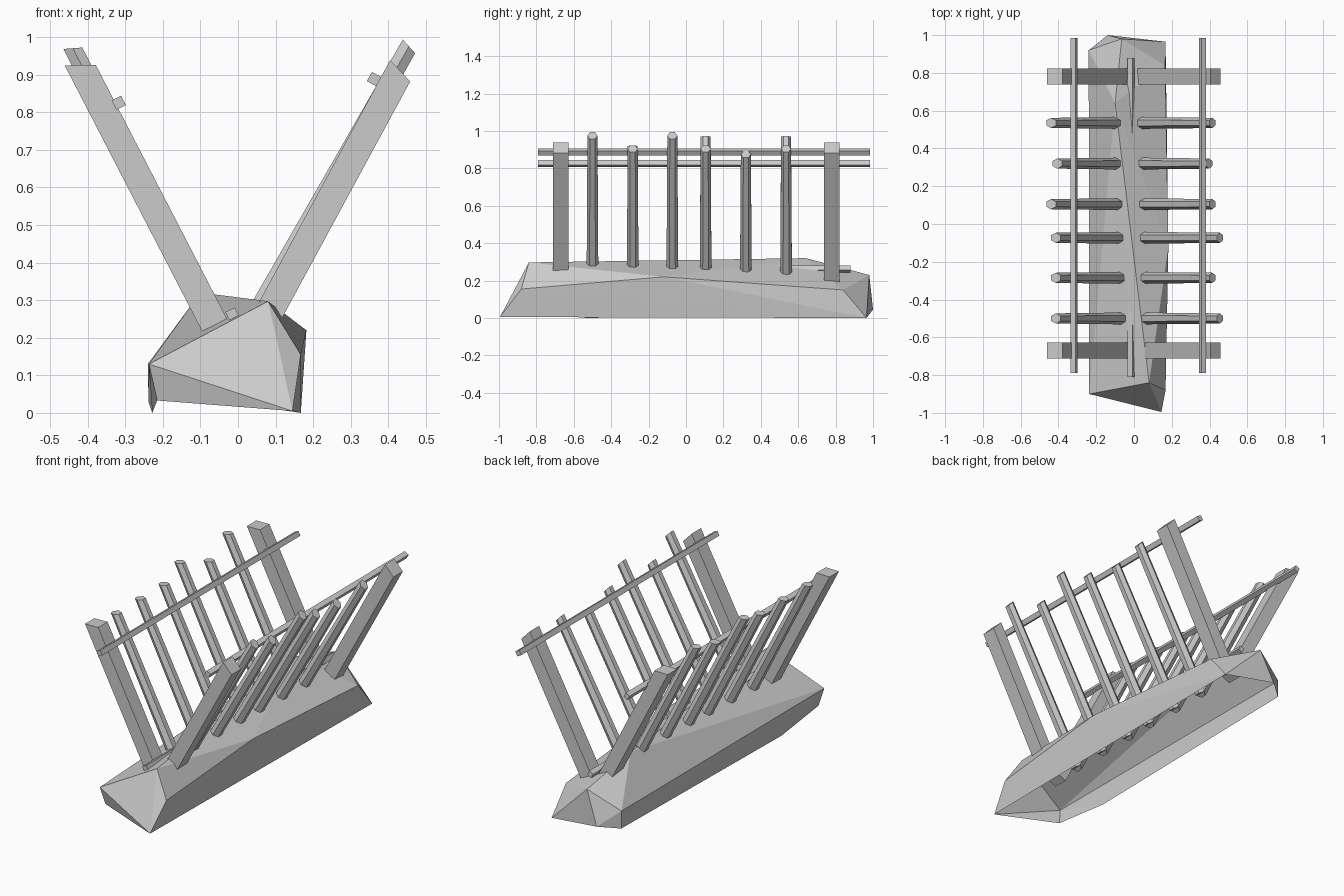
import bpy, bmesh, math
from mathutils import Vector

cube = bpy.data.objects.get("Cube")
if cube:
    bpy.data.objects.remove(cube, do_unlink=True)

grey = bpy.data.materials.new("plain grey")
grey.use_nodes = True
grey.diffuse_color = (0.6, 0.6, 0.6, 1)
grey.node_tree.nodes["Principled BSDF"].inputs["Base Color"].default_value = (0.6, 0.6, 0.6, 1)


def finish(name, bm):
    """Turn a bmesh into a named grey object."""
    bmesh.ops.recalc_face_normals(bm, faces=bm.faces)
    mesh = bpy.data.meshes.new(name)
    bm.to_mesh(mesh)
    bm.free()
    mesh.materials.append(grey)
    obj = bpy.data.objects.new(name, mesh)
    bpy.context.collection.objects.link(obj)
    return obj


def prism(name, lower, upper):
    """Closed prism between two rings of points."""
    bm = bmesh.new()
    a = [bm.verts.new(p) for p in lower]
    b = [bm.verts.new(p) for p in upper]
    n = len(a)
    bm.faces.new(a)
    bm.faces.new(b)
    for i in range(n):
        j = (i + 1) % n
        bm.faces.new((a[i], a[j], b[j], b[i]))
    return finish(name, bm)


def leaning_bar(name, section, foot, head, cap, taper):
    """Bar from foot to head in the xz plane, its top cut at an angle."""
    foot, head = Vector(foot), Vector(head)
    axis = (head - foot).normalized()
    out = Vector((axis.z, 0, -axis.x)) * (1 if axis.x > 0 else -1)
    depth = Vector((0, 1, 0))
    lower = [foot + out * a + depth * b for a, b in section]
    upper = [head + (out + axis * cap) * a * taper + depth * b * taper for a, b in section]
    prism(name, lower, upper)


# Rocky mound, faceted and open underneath
mound_points = [
    (0.145, -0.995, 0.005), (-0.215, -0.88, 0.033), (-0.237, -0.9, 0.13),
    (0.08, -0.84, 0.297), (0.167, -0.88, 0.155), (0.182, -0.12, 0.22),
    (0.165, 0.84, 0.15), (0.167, 0.965, 0), (-0.1, 0.64, 0.32),
    (-0.065, 0.98, 0.23), (-0.14, 1.0, 0.045), (-0.24, 0.92, 0.13),
    (-0.238, 0.92, 0.03), (-0.228, -0.53, 0),
]
bm = bmesh.new()
for p in mound_points:
    bm.verts.new(p)
bmesh.ops.convex_hull(bm, input=bm.verts)
bmesh.ops.recalc_face_normals(bm, faces=bm.faces)
underside = [f for f in bm.faces if f.normal.z < -0.75]
bmesh.ops.delete(bm, geom=underside, context='FACES')
finish("mound", bm)

# Cross-sections: square post and hexagonal slat
post_section = [(-0.037, -0.042), (0.037, -0.042), (0.037, 0.042), (-0.037, 0.042)]
slat_section = [(0.032 * math.sin(k * math.pi / 3), 0.032 * math.cos(k * math.pi / 3))
                for k in range(6)]

# Per side: point on the lean line, lean slope, top cut
post_lines = {"left": (0.09, 0.28, 0.542, -0.33), "right": (-0.064, 0.237, -0.517, 0.5)}
slat_lines = {"left": (0.06, 0.28, 0.568, -0.33), "right": (-0.064, 0.237, -0.512, 0.42)}


def place(name, section, line, y, top, taper):
    x, z, slope, cap = line
    low = 0.14
    leaning_bar(name, section, (x + (low - z) * slope, y, low),
                (x + (top - z) * slope, y, top), cap, taper)


# Corner posts
for side, top in (("left", 0.91), ("right", 0.925)):
    for label, y in (("front", -0.67), ("back", 0.78)):
        place(f"{label}_{side}_post", post_section, post_lines[side], y, top, 1)

# Slats of uneven height
slat_y = [-0.5, -0.285, -0.073, 0.105, 0.32, 0.535]
slat_tops = {"left": [0.975, 0.905, 0.975, 0.905, 0.875, 0.905],
             "right": [0.92, 0.92, 0.92, 0.97, 0.905, 0.97]}
for side, tops in slat_tops.items():
    for i, (y, top) in enumerate(zip(slat_y, tops)):
        place(f"{side}_slat_{i + 1}", slat_section, slat_lines[side], y, top, 0.84)


# Long square rails, turned to match the lean
def rail(name, x, z, y0, y1, turn, half=0.014):
    ring = []
    for k in range(4):
        t = math.radians(turn + 45 + 90 * k)
        r = half * math.sqrt(2)
        ring.append((x + r * math.cos(t), z + r * math.sin(t)))
    prism(name, [(a, y0, b) for a, b in ring], [(a, y1, b) for a, b in ring])


rail("left_rail", 0.362, 0.888, -0.79, 0.985, -29)
rail("right_rail", -0.317, 0.825, -0.79, 0.985, 27)
rail("bottom_rail", -0.015, 0.262, -0.81, 0.88, 27)
